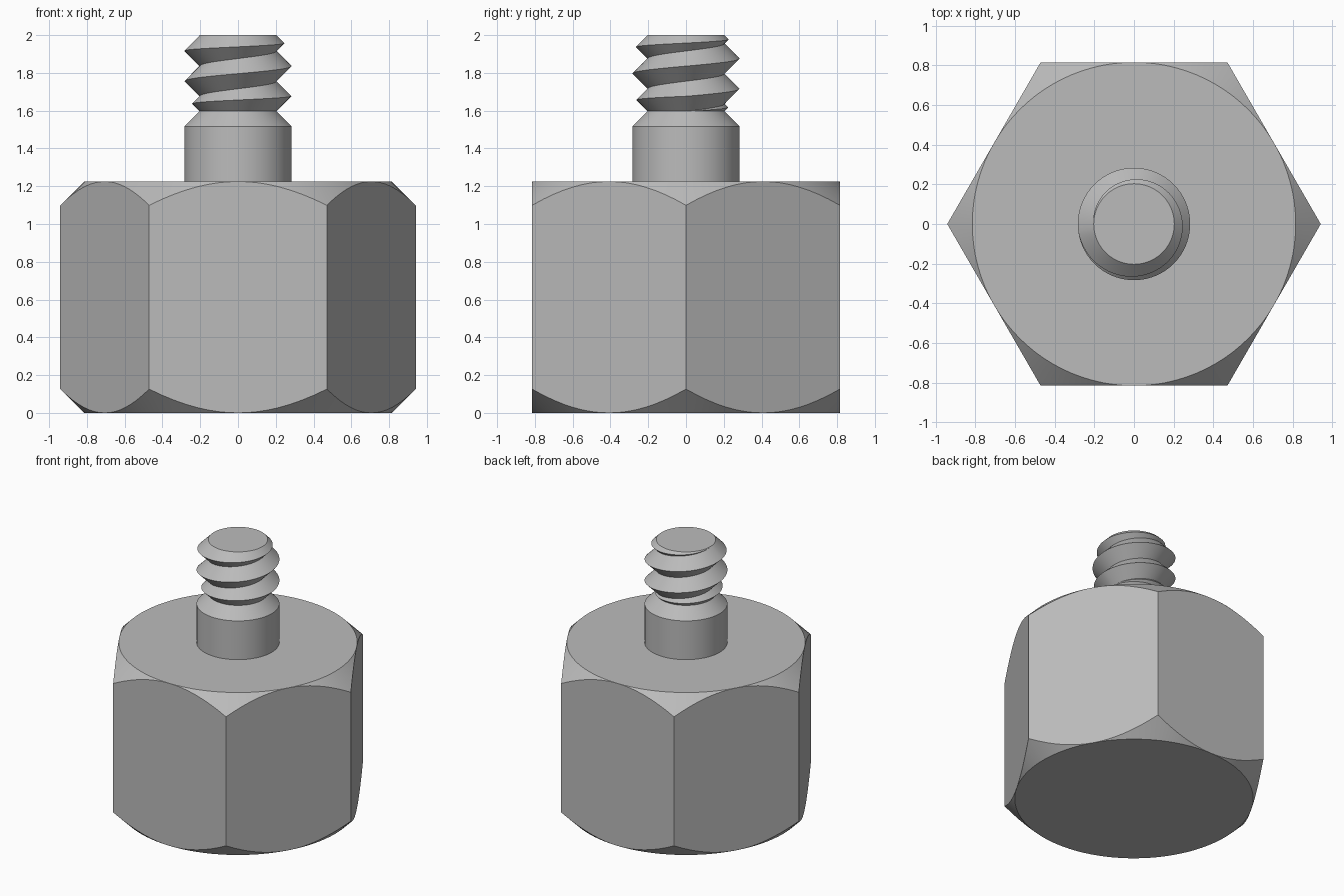
import bpy
import bmesh
from math import cos, sin, pi, radians

cube = bpy.data.objects.get("Cube")
if cube:
    bpy.data.objects.remove(cube, do_unlink=True)

SEG = 96                          # segments around, 16 per hex side
APOTHEM, NUT_H = 0.815, 1.225     # hex body
CORE, CREST = 0.203, 0.283        # thread root and crest radii
DEPTH = CREST - CORE
PITCH = 2 * DEPTH
LOW, HIGH = 1.597, 2.0            # threaded length
START = 1.676                     # crest height on the +x side

steel = bpy.data.materials.new("steel_grey")
steel.use_nodes = True
GREY = (0.5, 0.5, 0.5, 1.0)
steel.diffuse_color = GREY
steel.node_tree.nodes["Principled BSDF"].inputs["Base Color"].default_value = GREY


def sweep(name, column, cap_bottom=True, cap_top=True):
    """Skin the (radius, height) columns given for each angle around z."""
    bm = bmesh.new()
    cols = []
    for j in range(SEG + 1):
        a = 2 * pi * j / SEG
        cols.append([bm.verts.new((r * cos(a), r * sin(a), z)) for r, z in column(j, a)])
    for c, d in zip(cols, cols[1:]):
        for i in range(len(c) - 1):
            bm.faces.new((c[i], d[i], d[i + 1], c[i + 1]))
    if cap_bottom:
        bm.faces.new([c[0] for c in cols[:-1]][::-1])
    if cap_top:
        bm.faces.new([c[-1] for c in cols[:-1]])
    bmesh.ops.remove_doubles(bm, verts=bm.verts, dist=1e-5)
    bmesh.ops.recalc_face_normals(bm, faces=bm.faces)
    mesh = bpy.data.meshes.new(name)
    bm.to_mesh(mesh)
    bm.free()
    mesh.materials.append(steel)
    obj = bpy.data.objects.new(name, mesh)
    bpy.context.collection.objects.link(obj)
    bpy.ops.object.select_all(action="DESELECT")
    obj.select_set(True)
    bpy.context.view_layer.objects.active = obj
    bpy.ops.object.shade_smooth_by_angle(angle=radians(25))
    return obj


# Hex body: flat sides meeting a 45 degree conical chamfer at both ends
def hex_column(j, a):
    r = APOTHEM / cos(a % (pi / 3) - pi / 6) if j % (SEG // 6) else APOTHEM / cos(pi / 6)
    drop = r - APOTHEM
    return [(APOTHEM, 0), (r, drop), (r, NUT_H - drop), (APOTHEM, NUT_H)]


# Plain collar with its chamfer down to the thread root
def collar_column(j, a):
    return [(CREST, NUT_H), (CREST, LOW - DEPTH), (CORE, LOW)]


# Right-hand V thread, cut back by a 45 degree cone at each end
def thread_column(j, a):
    pts = [(CORE, LOW)]
    for k in range(-6, 9):
        z = START + PITCH * (a / (2 * pi) + k / 2)
        r = CORE
        if k % 2 == 0:
            z = max(z, (z + DEPTH + LOW) / 2)
            z = min(z, (z - DEPTH + HIGH) / 2)
            z = min(max(z, LOW), HIGH)
            r = min(CREST, CORE + z - LOW, CORE + HIGH - z)
        pts.append((r, min(max(z, LOW), HIGH)))
    return pts + [(CORE, HIGH)]


sweep("hex_body", hex_column)
sweep("stud_collar", collar_column, cap_bottom=False, cap_top=False)
sweep("threaded_stud", thread_column, cap_bottom=False)
